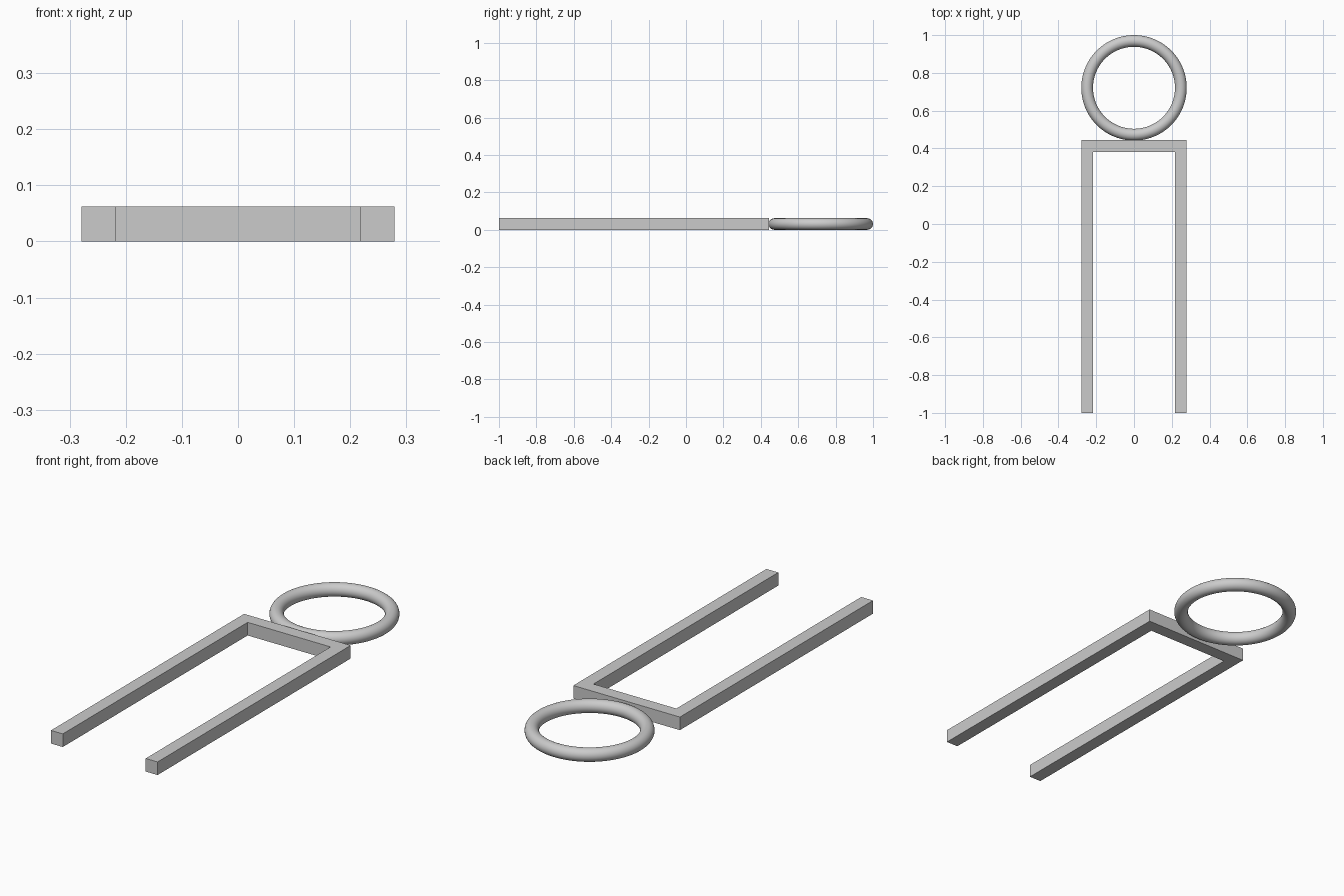
import bpy
import bmesh

if "Cube" in bpy.data.objects:
    bpy.data.objects.remove(bpy.data.objects["Cube"], do_unlink=True)

HALF = 0.279      # half width of frame and ring
BAR = 0.062       # thickness of every bar
FRONT, BACK = -1.0, 0.444

grey = bpy.data.materials.new("plain_grey")
grey.use_nodes = True
colour = (0.6, 0.6, 0.6, 1)
grey.diffuse_color = colour
grey.node_tree.nodes["Principled BSDF"].inputs["Base Color"].default_value = colour

# Square-section frame: one U-shaped outline, extruded upwards
inner = HALF - BAR
half_outline = [(HALF, BACK), (HALF, FRONT), (inner, FRONT), (inner, BACK - BAR)]
outline = half_outline + [(-x, y) for x, y in reversed(half_outline)]
bm = bmesh.new()
base = bm.faces.new([bm.verts.new((x, y, 0)) for x, y in outline])
top = bmesh.ops.extrude_face_region(bm, geom=[base])["geom"]
bmesh.ops.translate(bm, vec=(0, 0, BAR),
                    verts=[v for v in top if isinstance(v, bmesh.types.BMVert)])
bmesh.ops.recalc_face_normals(bm, faces=bm.faces)
mesh = bpy.data.meshes.new("u_frame")
bm.to_mesh(mesh)
bm.free()
frame = bpy.data.objects.new("u_frame", mesh)
bpy.context.collection.objects.link(frame)
mesh.materials.append(grey)

# Round ring lying flat against the closed end
bpy.ops.mesh.primitive_torus_add(
    major_radius=HALF - BAR / 2, minor_radius=BAR / 2,
    major_segments=96, minor_segments=32,
    location=(0, 1 - HALF, BAR / 2))
ring = bpy.context.object
ring.name = "end_ring"
ring.data.materials.append(grey)
bpy.ops.object.shade_smooth()
